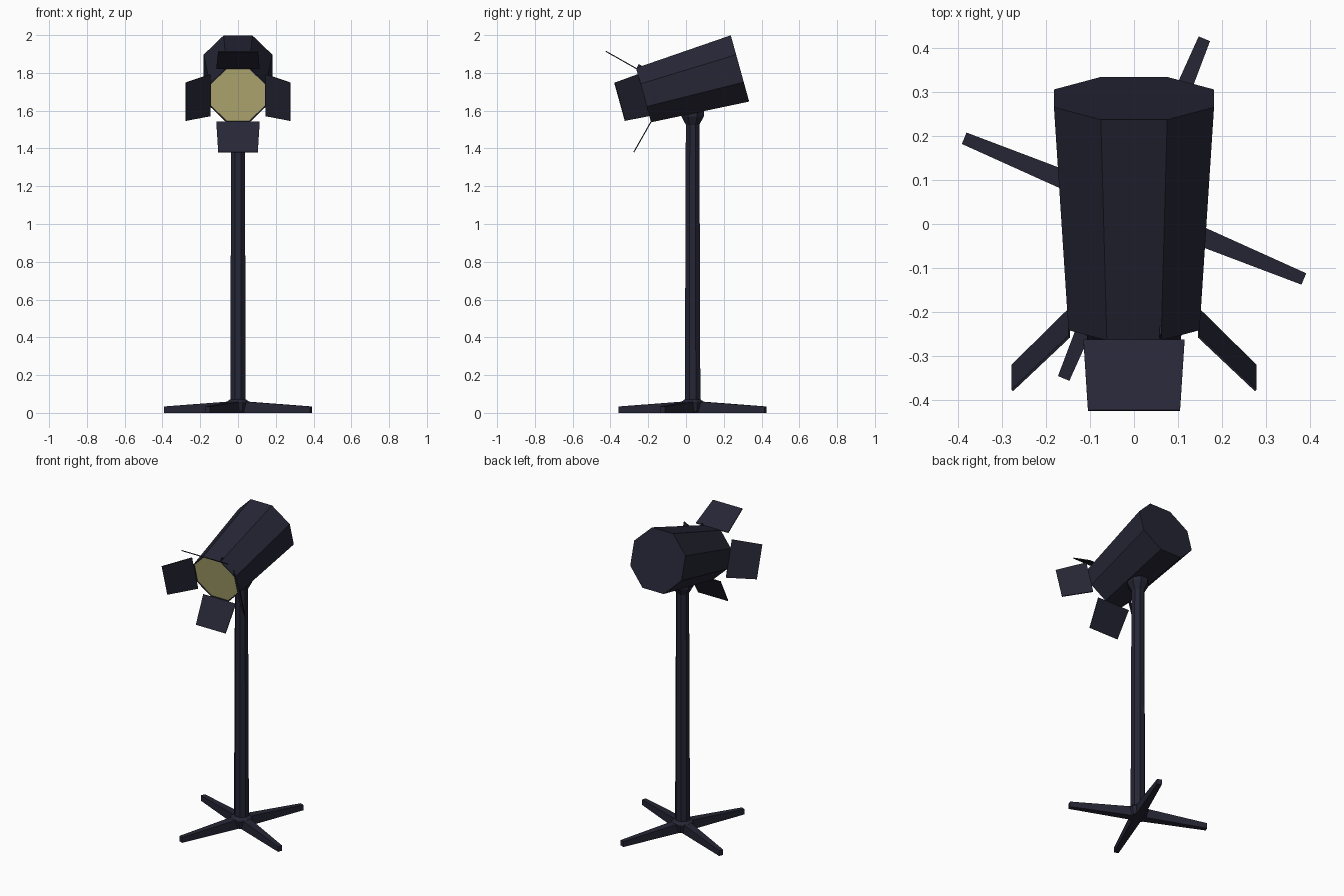
import bpy, bmesh, math
from mathutils import Matrix, Vector

if "Cube" in bpy.data.objects:
    bpy.data.objects.remove(bpy.data.objects["Cube"])


def material(name, rgb):
    m = bpy.data.materials.new(name)
    m.diffuse_color = (*rgb, 1)
    m.use_nodes = True
    m.node_tree.nodes["Principled BSDF"].inputs["Base Color"].default_value = m.diffuse_color
    return m


DARK = material("dark navy metal", (0.019, 0.019, 0.036))
GLOW = material("pale yellow lens", (0.56, 0.50, 0.21))


def make(name, verts, faces, mat, matrix=Matrix()):
    me = bpy.data.meshes.new(name)
    me.from_pydata([matrix @ Vector(v) for v in verts], [], faces)
    bm = bmesh.new()
    bm.from_mesh(me)
    bmesh.ops.recalc_face_normals(bm, faces=bm.faces)
    bm.to_mesh(me)
    bm.free()
    me.materials.append(mat)
    ob = bpy.data.objects.new(name, me)
    bpy.context.collection.objects.link(ob)
    return ob


def lathe(name, profile, mat, matrix=Matrix(), n=8):
    """Octagonal turned part; profile holds (apothem, z) pairs."""
    verts, faces = [], []
    for a, z in profile:
        r = a / math.cos(math.pi / n)
        for i in range(n):
            t = 2 * math.pi * (i + 0.5) / n
            verts.append((r * math.cos(t), r * math.sin(t), z))
    for k in range(len(profile) - 1):
        for i in range(n):
            j = (i + 1) % n
            faces.append((k * n + i, k * n + j, (k + 1) * n + j, (k + 1) * n + i))
    faces.append(tuple(range(n)))
    faces.append(tuple(range((len(profile) - 1) * n, len(profile) * n)))
    return make(name, verts, faces, mat, matrix)


def bridge(name, a, b, mat, matrix=Matrix()):
    """Solid between two matching end outlines."""
    n = len(a)
    faces = [tuple(range(n)), tuple(range(n, 2 * n))]
    faces += [(i, (i + 1) % n, n + (i + 1) % n, n + i) for i in range(n)]
    return make(name, a + b, faces, mat, matrix)


# stand: pole with flared foot and collar under the lamp
stand = Matrix.Translation((0, 0.035, 0))
lathe("pole", [(0.05, 0.004), (0.062, 0.052), (0.058, 0.06), (0.041, 0.072),
               (0.036, 1.525), (0.059, 1.57), (0.059, 1.63)], DARK, stand)

# four tapered feet
for k in range(4):
    m = stand @ Matrix.Rotation(math.radians(90 * k - 22.5), 4, 'Z')
    inner = [(0, -0.027, 0), (0, 0.027, 0), (0, 0.027, 0.063), (0, -0.027, 0.063)]
    outer = [(0.418, -0.014, 0), (0.418, 0.014, 0), (0.418, 0.014, 0.034), (0.418, -0.014, 0.034)]
    bridge(f"foot_{k + 1}", inner, outer, DARK, m)

# lamp frame: local z points out of the lens, local y is up
t = math.radians(15.5)
c, s = math.cos(t), math.sin(t)
head = Matrix(((1, 0, 0, 0), (0, -s, -c, -0.225), (0, c, -s, 1.682), (0, 0, 0, 1)))

# tapered housing with a thin rim around the recessed lens
lathe("lamp_housing", [(0.182, -0.53), (0.149, 0), (0.144, 0), (0.143, -0.01)], DARK, head)
lathe("lens", [(0.143, -0.010), (0.143, -0.004)], GLOW, head)

# four barn doors opened at 45 degrees
q = 0.13
for k, side in enumerate(("right", "top", "left", "bottom")):
    m = head @ Matrix.Rotation(math.radians(90 * k), 4, 'Z')
    d = 0.002
    inner = [(0.147 - d, -0.115, d), (0.147 - d, 0.115, d),
             (0.147 + d, 0.115, -d), (0.147 + d, -0.115, -d)]
    outer = [(x + q, y * 0.91, z + q) for x, y, z in inner]
    bridge(f"{side}_barn_door", inner, outer, DARK, m)

# small hinge tab behind the top door
tab = [(0.145, -0.04), (0.165, -0.02), (0.145, 0.0)]
bridge("hinge_tab", [(0.058, y, z) for y, z in tab], [(0.063, y, z) for y, z in tab], DARK, head)
